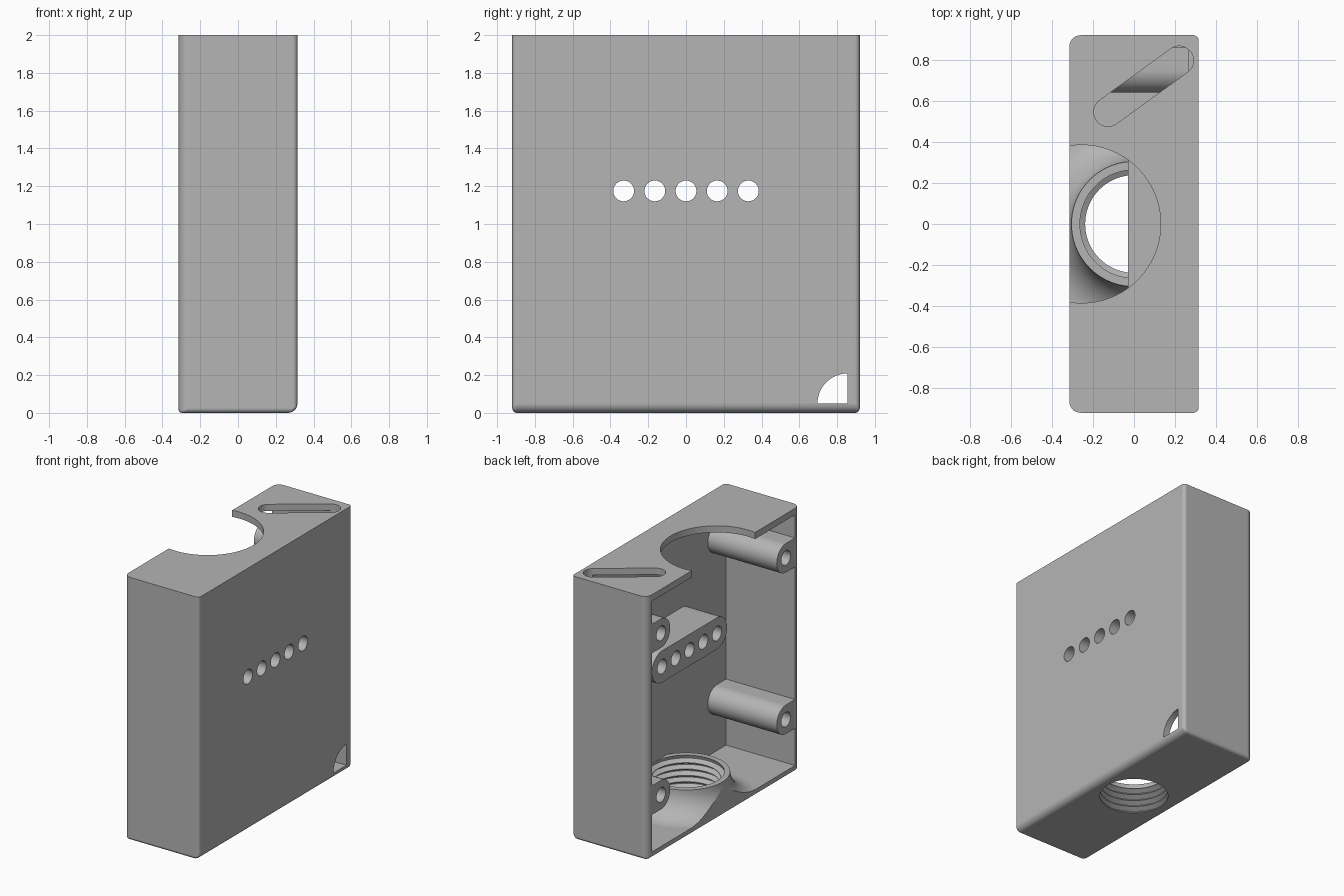
import bpy, bmesh, math
from math import cos, sin, pi

cube = bpy.data.objects.get("Cube")
if cube:
    bpy.data.objects.remove(cube, do_unlink=True)

HALF_X, HALF_Y, HEIGHT = 0.315, 0.92, 2.0


def to_object(name, bm):
    bmesh.ops.recalc_face_normals(bm, faces=bm.faces)
    mesh = bpy.data.meshes.new(name)
    bm.to_mesh(mesh)
    bm.free()
    obj = bpy.data.objects.new(name, mesh)
    bpy.context.collection.objects.link(obj)
    return obj


def box(name, low, high):
    bm = bmesh.new()
    bmesh.ops.create_cube(bm, size=1)
    for v in bm.verts:
        v.co = [l + (c + 0.5) * (h - l) for c, l, h in zip(v.co, low, high)]
    return to_object(name, bm)


def arc(center, r, start, end, n=24):
    angles = [start + (end - start) * i / n for i in range(n + 1)]
    return [(center[0] + r * cos(a), center[1] + r * sin(a)) for a in angles]


def circle(center, r, n=48):
    return arc(center, r, 0, 2 * pi, n)[:-1]


def capsule(a, b, r):
    t = math.atan2(b[1] - a[1], b[0] - a[0])
    return arc(b, r, t - pi / 2, t + pi / 2) + arc(a, r, t + pi / 2, t + 3 * pi / 2)


def prism(name, outline, axis, low, high):
    """Extrude an outline (yz for axis X, xy for axis Z)."""
    bm = bmesh.new()

    def ring(h):
        return [bm.verts.new((h, p, q) if axis == "X" else (p, q, h)) for p, q in outline]

    a, b = ring(low), ring(high)
    bm.faces.new(a)
    bm.faces.new(b)
    for i in range(len(a)):
        bm.faces.new((a[i - 1], a[i], b[i], b[i - 1]))
    return to_object(name, bm)


def lathe(name, profile, n=72):
    """Turn an (r, z) profile about the z axis and cap both ends."""
    bm = bmesh.new()
    rings = [[bm.verts.new((r * cos(2 * pi * i / n), r * sin(2 * pi * i / n), z))
              for i in range(n)] for r, z in profile]
    for lo, hi in zip(rings, rings[1:]):
        for i in range(n):
            bm.faces.new((lo[i - 1], lo[i], hi[i], hi[i - 1]))
    bm.faces.new(rings[0])
    bm.faces.new(rings[-1])
    return to_object(name, bm)


def apply_modifier(obj, mod):
    bpy.ops.object.select_all(action="DESELECT")
    bpy.context.view_layer.objects.active = obj
    obj.select_set(True)
    bpy.ops.object.modifier_apply(modifier=mod.name)


def cut(obj, cutter):
    mod = obj.modifiers.new("cut", "BOOLEAN")
    mod.operation, mod.solver, mod.object = "DIFFERENCE", "EXACT", cutter
    apply_modifier(obj, mod)
    bpy.data.objects.remove(cutter, do_unlink=True)


# Outer block, each edge rounded by its own radius, top edges left sharp
housing = box("housing", (-HALF_X, -HALF_Y, 0), (HALF_X, HALF_Y, HEIGHT))
weights = housing.data.attributes.new("bevel_weight_edge", "FLOAT", "EDGE")
WIDTH = 0.06
for edge in housing.data.edges:
    p, q = [housing.data.vertices[i].co for i in edge.vertices]
    mid = (p + q) / 2
    if mid.z > HEIGHT - 0.1:
        radius = 0
    elif mid.z > 0.1:
        radius = 0.055 if mid.x < 0 else 0.025
    elif abs(mid.x) < 0.1:
        radius = 0.025
    else:
        radius = 0.05 if mid.x > 0 else 0.02
    weights.data[edge.index].value = radius / WIDTH
bevel = housing.modifiers.new("rounding", "BEVEL")
bevel.limit_method, bevel.width, bevel.segments = "WEIGHT", WIDTH, 6
apply_modifier(housing, bevel)

# Cavity open toward -x, with the inner features left standing
FLOOR, TOP, WALL_Y, BACK = 0.045, 1.95, 0.86, 0.265
cavity = box("cavity", (-0.6, -WALL_Y, FLOOR), (BACK, WALL_Y, TOP))
BOSS_R, BOSS_TOP = 0.305, 0.245
FILLET = BOSS_TOP - FLOOR
flare = [(BOSS_R + FILLET, -0.1)]
flare += arc((BOSS_R + FILLET, BOSS_TOP), FILLET, 1.5 * pi, pi, 14)
cut(cavity, lathe("flared_boss", flare))

posts = [(side * 0.75, z, side) for side in (-1, 1) for z in (0.437, 1.665)]
for y, z, side in posts:
    cut(cavity, prism("post", capsule((y, z), (side * 0.97, z), 0.11), "X", -0.7, 0.4))

BAR_Z, PITCH_Y = 1.175, 0.165
cut(cavity, prism("bar", capsule((-2 * PITCH_Y, BAR_Z), (2 * PITCH_Y, BAR_Z), 0.12),
                  "X", -0.03, 0.4))
cut(housing, cavity)

# Screw holes in the posts
for y, z, side in posts:
    cut(housing, prism("screw_hole", circle((y, z), 0.055, 32), "X", -0.6, 0.1))

# Row of round holes through the bar
for i in range(-2, 3):
    cut(housing, prism("bar_hole", circle((i * PITCH_Y, BAR_Z), 0.055, 32), "X", -0.2, 0.5))

# Quarter-round opening in the lower corner
corner = (0.856, 0.049)
cut(housing, prism("corner_opening", [corner] + arc(corner, 0.16, pi / 2, pi), "X", 0.2, 0.5))

# Round notch and slanted slot in the top plate
cut(housing, prism("top_notch", circle((-0.255, 0), 0.385, 96), "Z", 1.9, 2.1))
cut(housing, prism("top_slot", capsule((-0.126, 0.546), (0.22, 0.797), 0.07), "Z", 1.9, 2.1))

# Threaded bore through the boss
MINOR, MAJOR, PITCH = 0.238, 0.272, 0.048
thread = [(MINOR, -0.05)]
for k in range(5):
    z = 0.008 + k * PITCH
    thread += [(MINOR, z), (MAJOR, z + 0.4 * PITCH), (MAJOR, z + 0.5 * PITCH),
               (MINOR, z + 0.9 * PITCH)]
thread[-1] = (0.262, BOSS_TOP + 0.004)
cut(housing, lathe("thread", thread))

# Material and shading
grey = bpy.data.materials.new("mid grey")
grey.use_nodes = True
color = (0.46, 0.46, 0.46, 1)
grey.diffuse_color = color
grey.node_tree.nodes["Principled BSDF"].inputs["Base Color"].default_value = color
housing.data.materials.clear()
housing.data.materials.append(grey)
for face in housing.data.polygons:
    face.material_index = 0

bpy.ops.object.select_all(action="DESELECT")
housing.select_set(True)
bpy.context.view_layer.objects.active = housing
bpy.ops.object.shade_smooth_by_angle(angle=math.radians(30))
normals = housing.modifiers.new("even_normals", "WEIGHTED_NORMAL")
normals.keep_sharp = True
